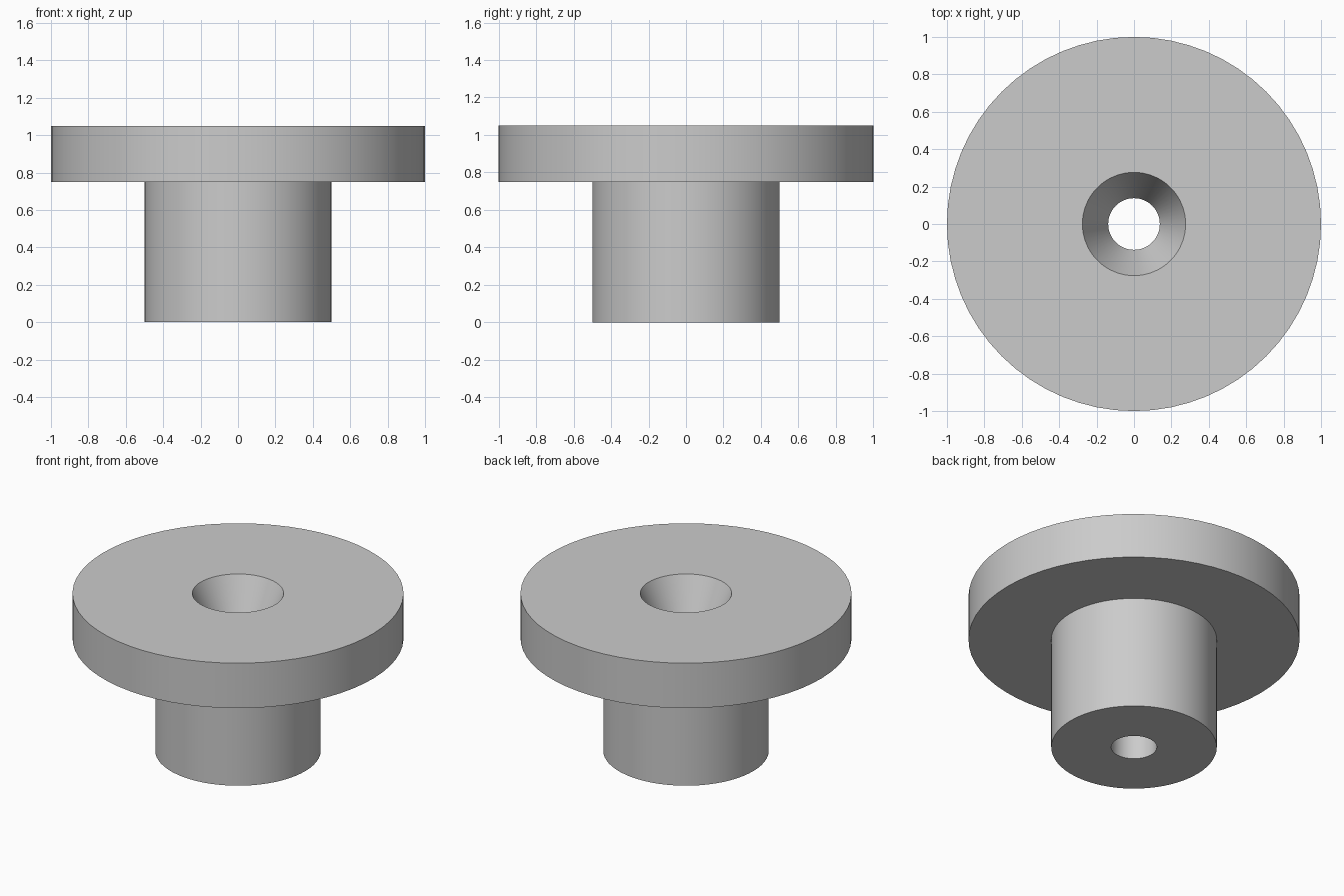
import bpy
import bmesh
import math

cube = bpy.data.objects.get("Cube")
if cube:
    bpy.data.objects.remove(cube, do_unlink=True)

SEGMENTS = 64
HEIGHT = 1.05
FLANGE_BASE = 0.75
FLANGE_RADIUS = 1.0
STEM_RADIUS = 0.5
BORE_RADIUS = 0.138
MOUTH_RADIUS = 0.276

# Plain grey finish
grey = bpy.data.materials.new("plain_grey")
grey.use_nodes = True
colour = (0.6, 0.6, 0.6, 1.0)
grey.diffuse_color = colour
grey.node_tree.nodes["Principled BSDF"].inputs["Base Color"].default_value = colour


def lathe(name, profile, material):
    """Revolve a closed (radius, height) profile around z."""
    bm = bmesh.new()
    verts = [bm.verts.new((r, 0, z)) for r, z in profile]
    edges = [bm.edges.new((v, verts[(i + 1) % len(verts)])) for i, v in enumerate(verts)]
    bmesh.ops.spin(bm, geom=verts + edges, cent=(0, 0, 0), axis=(0, 0, 1),
                   angle=math.tau, steps=SEGMENTS, use_merge=True)
    bmesh.ops.remove_doubles(bm, verts=bm.verts[:], dist=0.0001)
    bmesh.ops.recalc_face_normals(bm, faces=bm.faces[:])
    mesh = bpy.data.meshes.new(name)
    bm.to_mesh(mesh)
    bm.free()
    mesh.materials.append(material)
    obj = bpy.data.objects.new(name, mesh)
    bpy.context.collection.objects.link(obj)
    return obj


# Flanged bushing: stem, wide flange, tapered mouth and straight bore
bushing = lathe("flanged_bushing", [
    (BORE_RADIUS, 0),
    (STEM_RADIUS, 0),
    (STEM_RADIUS, FLANGE_BASE),
    (FLANGE_RADIUS, FLANGE_BASE),
    (FLANGE_RADIUS, HEIGHT),
    (MOUTH_RADIUS, HEIGHT),
    (BORE_RADIUS, FLANGE_BASE),
], grey)

# Smooth round walls with crisp rims
bpy.ops.object.select_all(action="DESELECT")
bushing.select_set(True)
bpy.context.view_layer.objects.active = bushing
bpy.ops.object.shade_smooth_by_angle(angle=math.radians(20))
